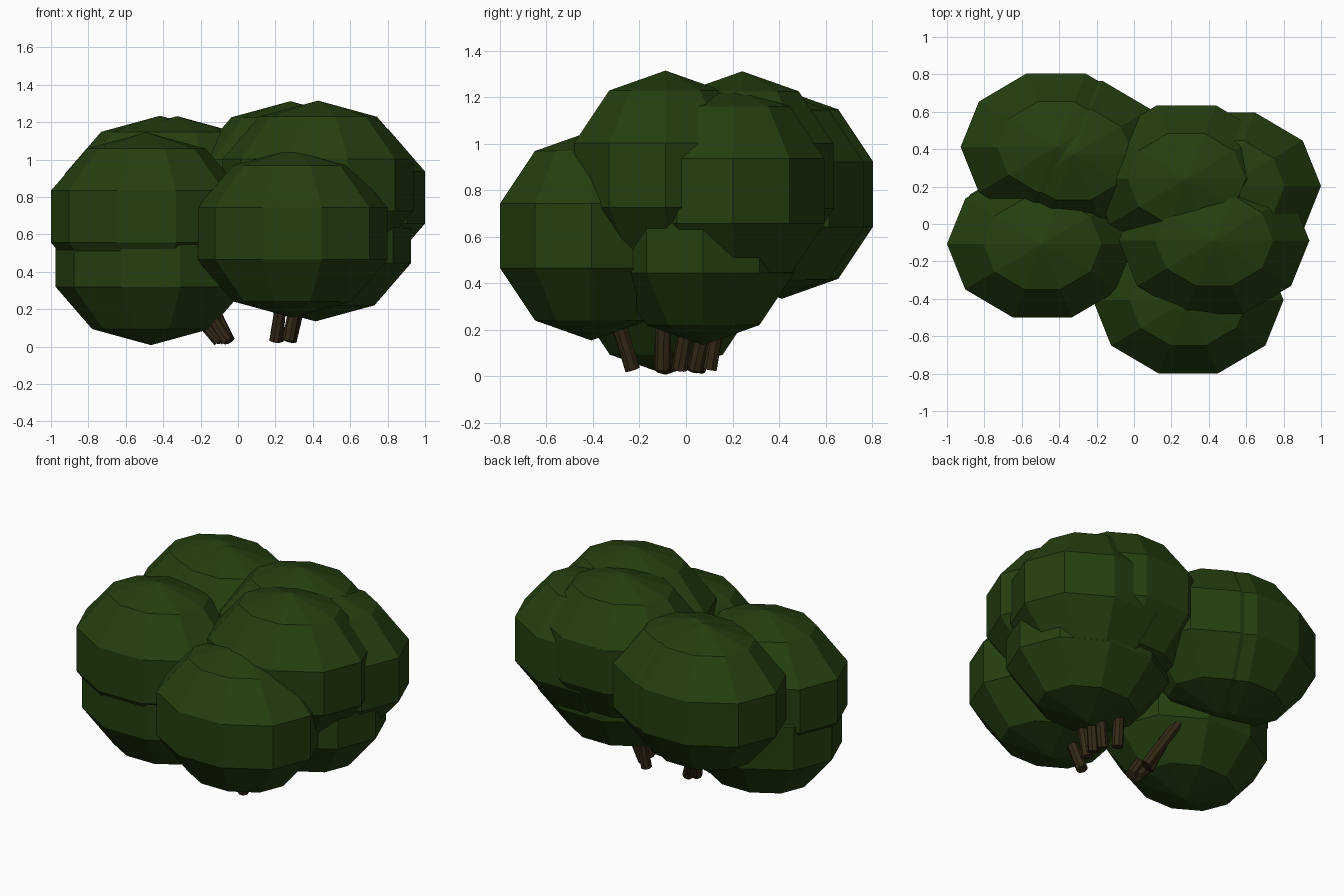
import bpy, bmesh, math
from mathutils import Vector, Matrix

if "Cube" in bpy.data.objects:
    bpy.data.objects.remove(bpy.data.objects["Cube"])


def material(name, rgb):
    m = bpy.data.materials.new(name)
    m.diffuse_color = (*rgb, 1)
    m.use_nodes = True
    m.node_tree.nodes["Principled BSDF"].inputs["Base Color"].default_value = m.diffuse_color
    return m


LEAF = material("dark leaf green", (0.018, 0.050, 0.005))
WOOD = material("dark bark brown", (0.035, 0.022, 0.008))


def finish(name, bm, mat):
    mesh = bpy.data.meshes.new(name)
    bm.to_mesh(mesh)
    bm.free()
    mesh.materials.append(mat)
    obj = bpy.data.objects.new(name, mesh)
    bpy.context.collection.objects.link(obj)
    return obj


def foliage(name, centre):
    # ten-sided, five-band flattened ball with corners on the x axis
    bm = bmesh.new()
    bmesh.ops.create_uvsphere(bm, u_segments=10, v_segments=5, radius=1)
    bm.transform(Matrix.Translation(centre)
                 @ Matrix.Diagonal((0.536, 0.434, 0.45, 1))
                 @ Matrix.Rotation(math.pi / 2, 4, 'Z'))
    finish(name, bm, LEAF)


def branch(name, start, end):
    # thin straight stem running from the ground into its leaf ball
    start, end = Vector(start), Vector(end)
    axis = end - start
    bm = bmesh.new()
    bmesh.ops.create_cone(bm, cap_ends=True, segments=8, radius1=0.034,
                          radius2=0.03, depth=axis.length)
    rot = axis.to_track_quat('Z', 'Y').to_matrix().to_4x4()
    bm.transform(Matrix.Translation((start + end) / 2) @ rot)
    finish(name, bm, WOOD)


# leaf ball centre, and x, y of the foot of its stem
CLUMPS = {
    "front_right":      ((0.29, -0.407, 0.605), (0.20, -0.23)),
    "front_left_upper": ((-0.49, -0.107, 0.695), (-0.06, -0.10)),
    "front_left_lower": ((-0.465, -0.085, 0.458), (-0.10, -0.09)),
    "top_right":        ((0.428, -0.088, 0.865), (0.27, -0.10)),
    "top_middle":       ((0.28, 0.242, 0.862), (0.21, 0.10)),
    "right_back":       ((0.49, 0.203, 0.797), (0.27, 0.04)),
    "right_lower":      ((0.415, 0.073, 0.585), (0.28, -0.03)),
    "back_left":        ((-0.417, 0.412, 0.784), (-0.05, 0.05)),
    "back_middle":      ((-0.325, 0.372, 0.782), (-0.09, 0.02)),
}

for part, (centre, foot) in CLUMPS.items():
    foliage(part + "_foliage", centre)
    branch(part + "_stem", (*foot, 0.03), centre)
